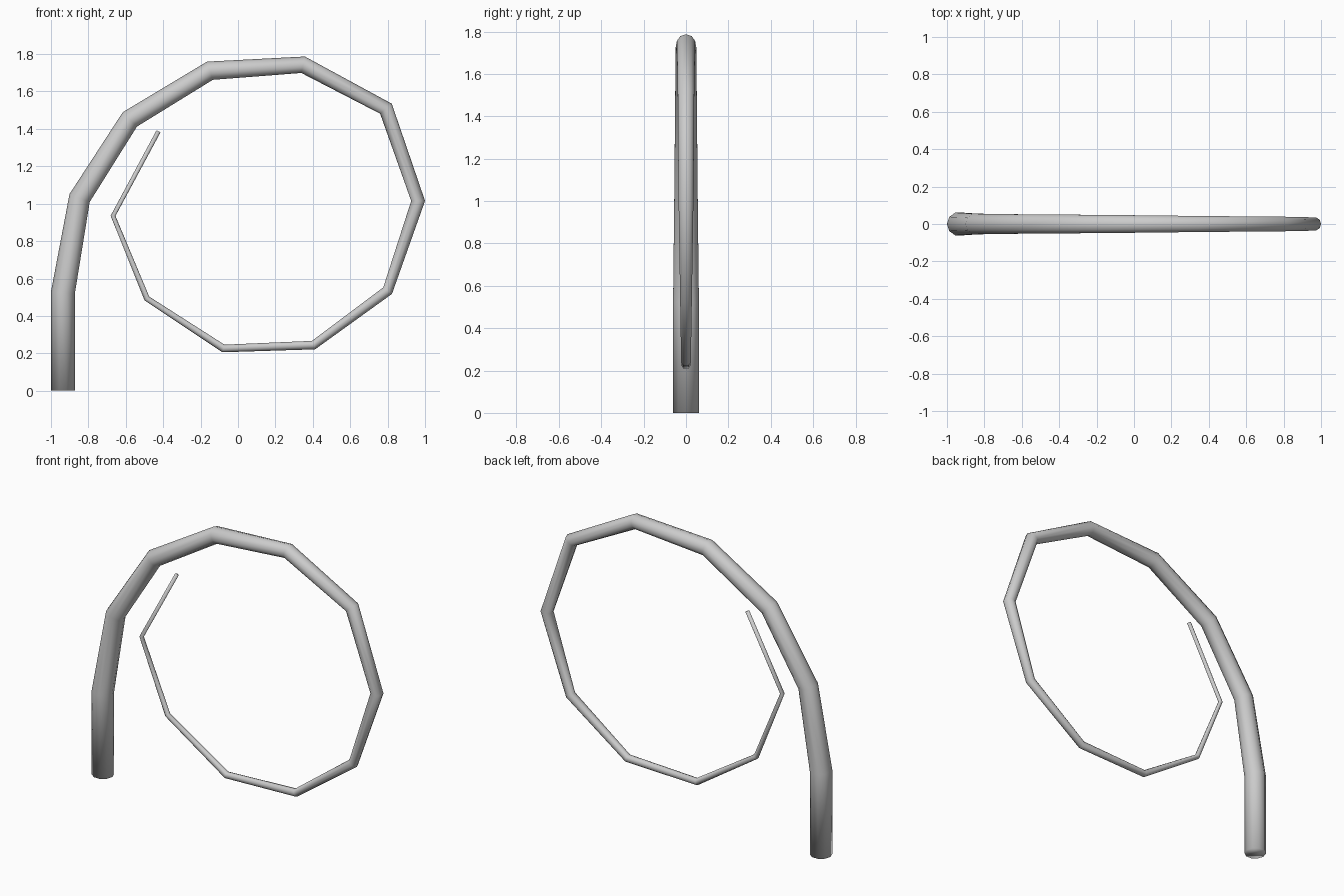
import bpy, bmesh, math
from mathutils import Vector

if "Cube" in bpy.data.objects:
    bpy.data.objects.remove(bpy.data.objects["Cube"])

SIDES = 10

# Centre line of the coil: x, z, radius
PATH = [
    (-0.936, 0.000, 0.064), (-0.936, 0.525, 0.064), (-0.847, 1.030, 0.058),
    (-0.578, 1.451, 0.054), (-0.150, 1.711, 0.051), (0.348, 1.743, 0.045),
    (0.791, 1.508, 0.041), (0.963, 1.015, 0.037), (0.800, 0.535, 0.029),
    (0.404, 0.244, 0.024), (-0.078, 0.226, 0.021), (-0.487, 0.493, 0.016),
    (-0.668, 0.935, 0.013), (-0.425, 1.387, 0.012),
]

metal = bpy.data.materials.new("light grey")
metal.diffuse_color = (0.6, 0.6, 0.6, 1.0)
metal.use_nodes = True
metal.node_tree.nodes["Principled BSDF"].inputs["Base Color"].default_value = metal.diffuse_color


def tapered_tube(name, path, sides, material):
    """Sweep a ring of shrinking radius along a path in the xz plane."""
    bm = bmesh.new()
    pts = [Vector((x, 0, z)) for x, z, _ in path]
    depth = Vector((0, 1, 0))
    rings = []
    for i, (p, (_, _, r)) in enumerate(zip(pts, path)):
        before = (p - pts[i - 1]).normalized() if i > 0 else Vector()
        after = (pts[i + 1] - p).normalized() if i < len(pts) - 1 else Vector()
        tangent = (before + after).normalized()
        outward = depth.cross(tangent) * -1
        ring = []
        for k in range(sides):
            a = 2 * math.pi * k / sides
            ring.append(bm.verts.new(p + r * (math.cos(a) * outward + math.sin(a) * depth)))
        rings.append(ring)
    # Tube walls
    for a, b in zip(rings, rings[1:]):
        for k in range(sides):
            n = (k + 1) % sides
            bm.faces.new((a[k], a[n], b[n], b[k]))
    # End caps
    bm.faces.new(rings[0])
    bm.faces.new(rings[-1])
    bmesh.ops.recalc_face_normals(bm, faces=bm.faces)
    for f in bm.faces:
        f.smooth = True
    mesh = bpy.data.meshes.new(name)
    bm.to_mesh(mesh)
    bm.free()
    mesh.materials.append(material)
    obj = bpy.data.objects.new(name, mesh)
    bpy.context.collection.objects.link(obj)
    return obj


# Upright stem that curls into a thin open loop
tapered_tube("curled_stem", PATH, SIDES, metal)
